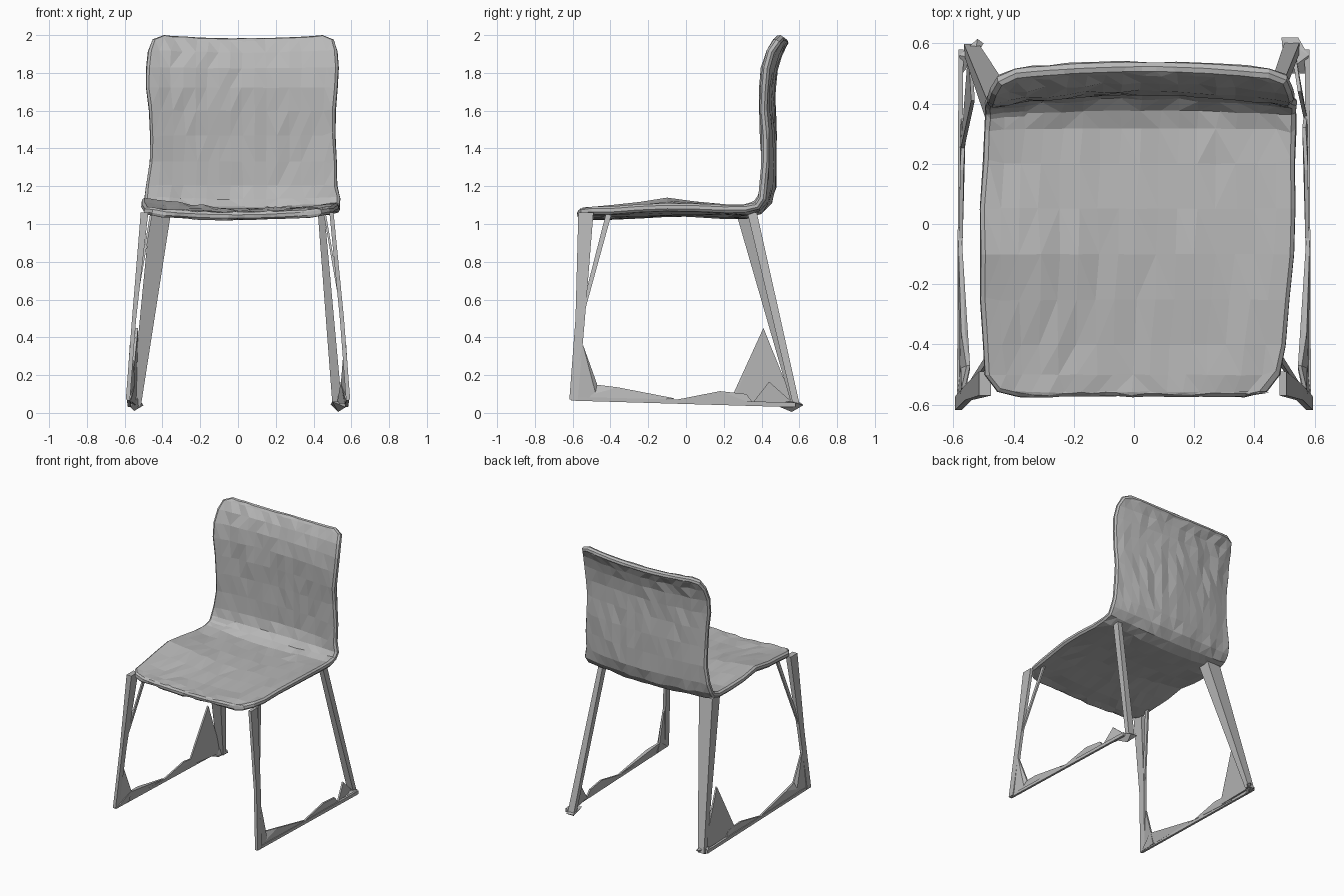
import bpy, bmesh, math, random
from mathutils import Vector

random.seed(4)
cube = bpy.data.objects.get("Cube")
if cube:
    bpy.data.objects.remove(cube, do_unlink=True)

grey = bpy.data.materials.new("plain grey")
grey.use_nodes = True
COLOUR = (0.48, 0.48, 0.48, 1)
grey.diffuse_color = COLOUR
grey.node_tree.nodes["Principled BSDF"].inputs["Base Color"].default_value = COLOUR


def finish(name, bm):
    bmesh.ops.recalc_face_normals(bm, faces=bm.faces)
    mesh = bpy.data.meshes.new(name)
    bm.to_mesh(mesh)
    bm.free()
    mesh.materials.append(grey)
    obj = bpy.data.objects.new(name, mesh)
    bpy.context.collection.objects.link(obj)
    return obj


def hull(name, points):
    """Convex solid around a few points."""
    bm = bmesh.new()
    for p in points:
        bm.verts.new(p)
    result = bmesh.ops.convex_hull(bm, input=bm.verts)
    bmesh.ops.delete(bm, geom=result["geom_interior"], context="VERTS")
    return finish(name, bm)


def bar(name, a, b, size_a, size_b):
    """Tapered bar; each end is a horizontal rectangle (x, y size)."""
    pts = []
    for c, (sx, sy) in ((a, size_a), (b, size_b)):
        pts += [(c[0] + i * sx / 2, c[1] + j * sy / 2, c[2]) for i in (-1, 1) for j in (-1, 1)]
    return hull(name, pts)


def web(name, corners, thick=0.012):
    """Thin plate through a few corners, thickened sideways."""
    return hull(name, [(x + d, y, z) for x, y, z in corners for d in (-thick / 2, thick / 2)])


# One-piece seat and backrest: centre profile as (y, z, half width)
PROFILE = [(-.572, 1.04, .37), (-.555, 1.043, .45), (-.5, 1.046, .49), (-.4, 1.048, .5),
           (-.25, 1.055, .51), (-.1, 1.062, .52), (.05, 1.06, .525), (.2, 1.053, .52),
           (.32, 1.052, .515), (.39, 1.07, .52), (.435, 1.12, .52), (.455, 1.2, .505),
           (.458, 1.33, .495), (.455, 1.47, .493), (.452, 1.6, .497), (.452, 1.72, .505),
           (.462, 1.82, .51), (.485, 1.9, .505), (.513, 1.955, .48), (.53, 1.978, .42)]
COLS = 16
bm = bmesh.new()
grid = []
last = len(PROFILE) - 1
for i, (y, z, half) in enumerate(PROFILE):
    before, after = PROFILE[max(i - 1, 0)], PROFILE[min(i + 1, last)]
    along = Vector((0, after[0] - before[0], after[1] - before[1])).normalized()
    normal = Vector((0, -along.z, along.y))
    dish = 0.025 + 0.017 * abs(along.z)
    row = []
    for j in range(COLS + 1):
        u = 2 * j / COLS - 1
        x = half * u
        # curl the sides towards the sitter; one flank of the seat bulges up
        p = Vector((x + 0.01 + 0.03 * y, y, z)) + normal * (dish * (x / 0.5) ** 2)
        if z < 1.1:
            p.z += 0.03 * max(-u, 0) * math.exp(-((y + 0.1) / 0.18) ** 2)
        if 0 < i < last:
            p += normal * random.uniform(-.006, .006)
        p.x += random.uniform(-.006, .006)
        row.append(bm.verts.new(p))
    grid.append(row)
for a, b in zip(grid, grid[1:]):
    for j in range(COLS):
        bm.faces.new((a[j], a[j + 1], b[j + 1], b[j]))
bmesh.ops.triangulate(bm, faces=bm.faces)
shell = finish("seat_shell", bm)
solid = shell.modifiers.new("thickness", "SOLIDIFY")
solid.thickness = 0.042
solid.offset = 0
bevel = shell.modifiers.new("soft rim", "BEVEL")
bevel.width = 0.012
bevel.segments = 1
bevel.angle_limit = math.radians(50)

# Sled frame on each side: front leg, runner and front corner webs
for side, s, leg_w in (("left", 1, .022), ("right", -1, .04)):
    bar("front_leg_" + side, (s * .495, -.53, 1.06), (s * .55, -.56, .5), (leg_w, .08), (.022, .05))
    bar("front_shin_" + side, (s * .55, -.56, .5), (s * .583, -.595, .07), (.022, .05), (.022, .045))
    bar("front_strut_" + side, (s * .46, -.41, 1.05), (s * .545, -.54, .56), (.012, .03), (.012, .02))
    web("runner_" + side, [(s * .58, -.61, .065), (s * .58, -.61, .085),
                           (s * .575, .58, .03), (s * .575, .58, .055)], .016)
    web("front_web_" + side, [(s * .585, -.615, .08), (s * .567, -.545, .36),
                              (s * .55, -.47, .15), (s * .57, -.47, .07)])
    web("front_brace_" + side, [(s * .575, -.6, .07), (s * .55, -.48, .15),
                                (s * .568, -.36, .135), (s * .578, -.05, .075)])
    web("rear_brace_" + side, [(s * .575, -.05, .07), (s * .572, .18, .115),
                               (s * .565, .32, .1), (s * .57, .36, .045)])

# Broad, plate-like rear leg with a large web
bar("rear_leg_right", (-.41, .31, 1.06), (-.54, .58, .03), (.11, .09), (.05, .035))
web("rear_web_right", [(-.535, .41, .45), (-.57, .25, .1), (-.57, .25, .06), (-.545, .575, .04)])
hull("rear_foot_right", [(-.5, .6, .04), (-.52, .615, .05), (-.58, .56, .06),
                         (-.57, .5, .03), (-.55, .56, .01), (-.53, .55, .08)])

# Slim rear leg with a small web
bar("rear_leg_left", (.44, .35, 1.06), (.525, .585, .04), (.035, .05), (.05, .035))
web("rear_web_left", [(.57, .35, .05), (.55, .44, .165), (.53, .57, .05)])
hull("rear_foot_left", [(.49, .62, .045), (.545, .62, .04), (.58, .56, .06),
                        (.57, .5, .03), (.5, .5, .06), (.53, .56, .005)])
